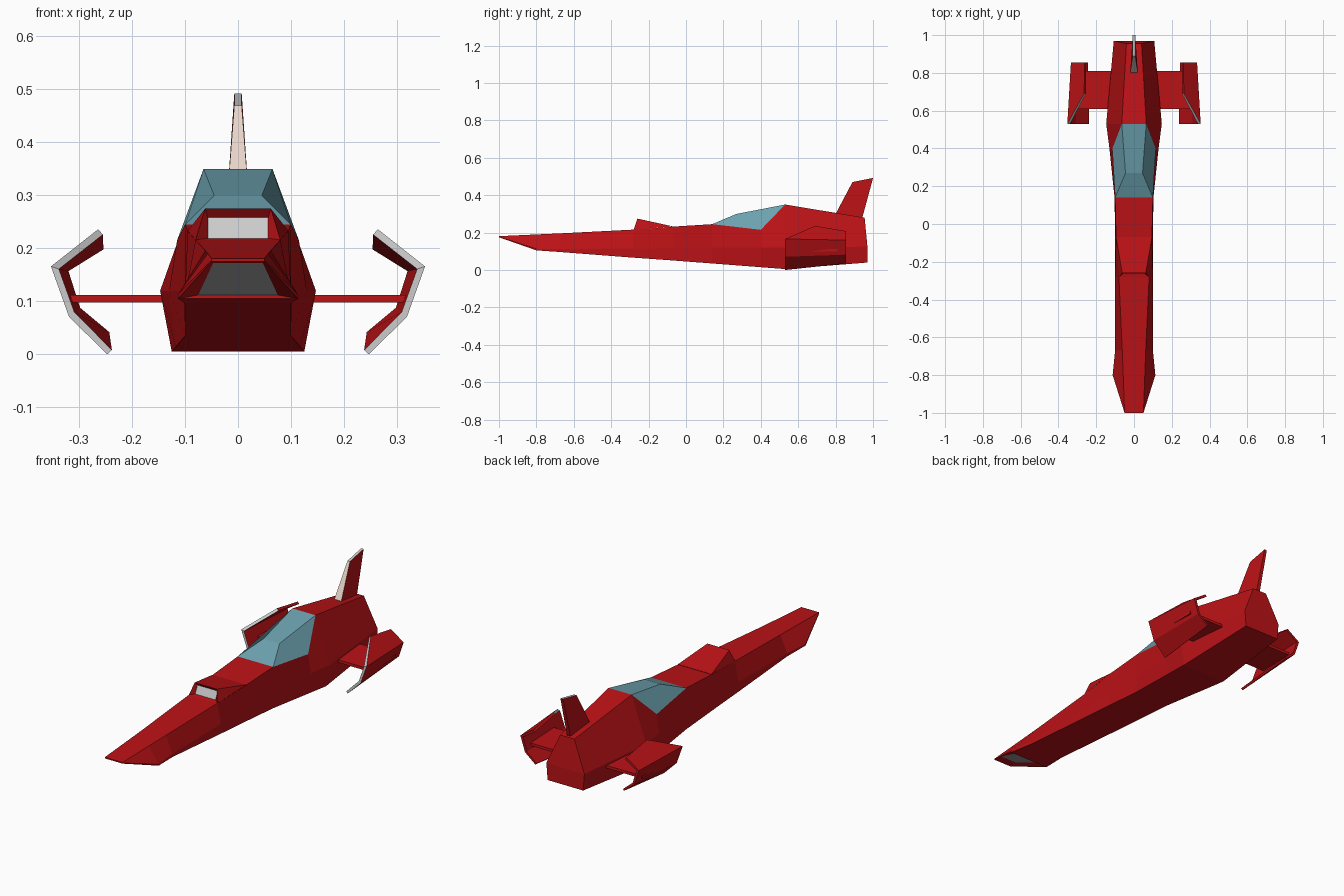
import bpy, bmesh

if "Cube" in bpy.data.objects:
    bpy.data.objects.remove(bpy.data.objects["Cube"])


def material(name, rgb):
    m = bpy.data.materials.new(name)
    m.diffuse_color = (*rgb, 1)
    m.use_nodes = True
    m.node_tree.nodes["Principled BSDF"].inputs["Base Color"].default_value = m.diffuse_color
    return m


RED = material("red_paint", (0.5, 0.006, 0.008))
GREY = material("grey_trim", (0.8, 0.8, 0.8))
DARK = material("dark_panel", (0.42, 0.42, 0.42))
GLASS = material("teal_glass", (0.15, 0.36, 0.43))
CREAM = material("cream_edge", (0.8, 0.66, 0.58))


def build(name, polys, mats, join_centre=True):
    """Make a mesh from right-hand polygons (points, material index), mirrored in x."""
    bm = bmesh.new()
    for side in (1, -1):
        for pts, mat in polys:
            face = bm.faces.new([bm.verts.new((side * x, y, z)) for x, y, z in pts])
            face.material_index = mat
    bmesh.ops.remove_doubles(bm, verts=bm.verts, dist=0.0005)
    if join_centre:
        seam = [e for e in bm.edges if len(e.link_faces) == 2
                and all(abs(v.co.x) < 1e-5 for v in e.verts)]
        bmesh.ops.dissolve_edges(bm, edges=seam, use_verts=False)
    bmesh.ops.recalc_face_normals(bm, faces=bm.faces)
    me = bpy.data.meshes.new(name)
    bm.to_mesh(me)
    bm.free()
    for m in mats:
        me.materials.append(m)
    ob = bpy.data.objects.new(name, me)
    bpy.context.collection.objects.link(ob)
    return ob


def centre(p):
    return (0, p[1], p[2])


def across(a, b):
    """Half of a face spanning the centre line, from edge point a to edge point b."""
    return [centre(a), a, b, centre(b)]


def recess(low, high, in_low, in_high):
    """Framed opening spanning the centre line, with a panel of material 1 inside."""
    return [(across(low, in_low), 0), ([low, high, in_high, in_low], 0),
            (across(high, in_high), 0), (across(in_low, in_high), 1)]


# Fuselage stations: y, bottom (x, z), middle (x, z), top (x, z)
stations = [
    (-1.00, .050, .175, .050, .178, .050, .181),
    (-0.80, .113, .105, .113, .113, .057, .190),
    (-0.67, .100, .096, .100, .112, .062, .196),
    (-0.28, .100, .066, .100, .115, .080, .216),
    (-0.07, .100, .051, .100, .117, .095, .232),
    (0.14, .100, .035, .103, .119, .100, .245),
    (0.40, .117, .015, .130, .120, .115, .215),
    (0.53, .125, .005, .147, .120, .065, .350),
    (0.97, .100, .040, .107, .125, .040, .280),
]
rows = [[(bx, y, bz), (mx, y, mz), (tx, y, tz)] for y, bx, bz, mx, mz, tx, tz in stations]
rows[-1][2] = (.040, .955, .280)
hull = []
for i, (a, b) in enumerate(zip(rows, rows[1:])):
    hull += [([a[k], b[k], b[k + 1], a[k + 1]], 0) for k in (0, 1)]
    if i != 0:                      # nose underside is a recessed panel
        hull.append((across(a[0], b[0]), 0))
    if i not in (3, 5, 6):          # covered by the intake and the canopy
        hull.append((across(a[2], b[2]), 0))
for end in (rows[0], rows[-1]):
    hull += [(across(end[k], end[k + 1]), 0) for k in (0, 1)]
hull += recess(rows[1][0], rows[0][0], (.075, -.79, .112), (.047, -.95, .172))
build("fuselage", hull, [RED, DARK])

# Intake wedge with a recessed grille
low, high, back = rows[3][2], (.062, -.26, .275), (.095, -.07, .233)
intake = recess(low, high, (.057, -.262, .219), (.057, -.245, .258))
intake += [([low, high, back], 0), (across(high, back), 0)]
build("intake", intake, [RED, GREY])

# Canopy: windscreen, roof and side panes
front, ridge, side, rear = rows[5][2], (.045, .27, .30), rows[6][2], rows[7][2]
build("canopy", [(across(front, ridge), 0), (across(ridge, rear), 0),
                 ([front, ridge, rear, side], 0)], [GLASS])

# Tail fin with a pale leading edge
fb, ft, rt, rb = (.02, .80, .30), (.007, .89, .47), (.007, 1.0, .492), (.01, .94, .27)
build("tail_fin", [([fb, ft, rt, rb], 0), (across(fb, ft), 1), (across(ft, rt), 2),
                   (across(rt, rb), 0), (across(rb, fb), 0)], [RED, CREAM, GREY])

# Stub wings
x0, x1, y0, y1, z0, z1 = .10, .322, .61, .81, .098, .112
A = [(x0, y0, z0), (x1, y0, z0), (x1, y1, z0), (x0, y1, z0)]
B = [(x, y, z1) for x, y, _ in A]
wing = [(A, 0), (B, 0)]
wing += [([A[i], A[(i + 1) % 4], B[(i + 1) % 4], B[i]], 0) for i in range(4)]
build("stub_wings", wing, [RED])

# Wing-tip pods: bent plates, tapering to the rear, grey front edges
ys = (.69, .53, .53, .53)
outer_f = [(x, y, z) for (x, z), y in zip([(.264, .236), (.353, .166), (.319, .071), (.247, 0)], ys)]
inner_f = [(x, y, z) for (x, z), y in zip([(.255, .226), (.338, .161), (.309, .08), (.238, .008)], ys)]
outer_r = [(x, .855, z) for x, z in [(.262, .208), (.334, .16), (.308, .082), (.25, .035)]]
inner_r = [(x, .855, z) for x, z in [(.254, .198), (.32, .157), (.298, .088), (.243, .042)]]
loop = [outer_f, inner_f, inner_r, outer_r]
pod = []
for i in range(3):
    for k in range(4):
        p, q = loop[k], loop[(k + 1) % 4]
        pod.append(([p[i], p[i + 1], q[i + 1], q[i]], 1 if k == 0 else 0))
pod += [([c[i] for c in loop], 0) for i in (0, 3)]
build("wing_tip_pods", pod, [RED, GREY])
